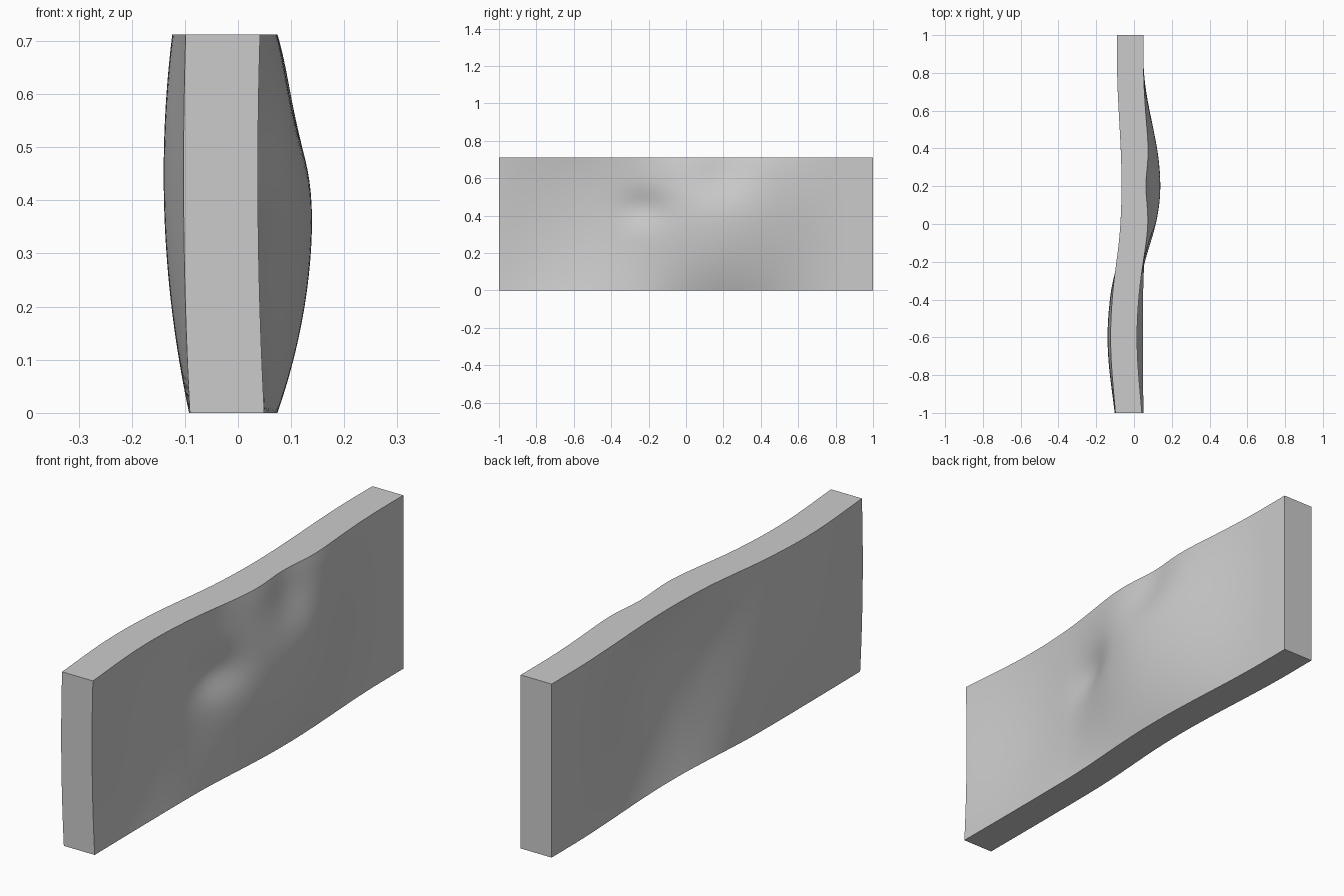
import bpy, bmesh, math

if "Cube" in bpy.data.objects:
    bpy.data.objects.remove(bpy.data.objects["Cube"])

H, NY, NZ = 0.712, 100, 36


def lobe(d, left, right):
    """Smooth bump falling to zero at the given distances."""
    t = min(1, abs(d) / (left if d < 0 else right))
    return math.cos(t * math.pi / 2) ** 2


def gauss(y, z, cy, cz, sy, sz):
    return math.exp(-((y - cy) / sy) ** 2 / 2 - ((z - cz) / sz) ** 2 / 2)


def sway(y, z):
    """Broad bend shared by both faces."""
    dz = z - 0.38
    rise = 1 - (0.73 * (dz / 0.38) ** 2 if dz < 0 else 0.72 * (dz / 0.33) ** 2)
    out = 0.09 * lobe(y - 0.2, 0.58, 0.68) * rise
    back = 0.05 * lobe(y + 0.6, 0.6, 0.6) * (1 - ((z - 0.45) / 0.46) ** 2)
    return out - back


def left_x(y, z):
    return -0.09 + sway(y, z)


def right_x(y, z):
    x = 0.05 + sway(y, z)
    x += 0.012 * gauss(y, z, 0.2, H, 0.22, 0.08)       # ridge at the top edge
    x -= 0.030 * gauss(y, z, 0.2, 0.64, 0.10, 0.10)    # upper dent
    x -= 0.028 * gauss(y, z, -0.22, 0.44, 0.09, 0.065)  # middle dent
    return x


# Slab: two wavy faces joined round the rim
bm = bmesh.new()
sides = []
for fx in (left_x, right_x):
    rows = []
    for i in range(NY + 1):
        y = -1 + 2 * i / NY
        rows.append([bm.verts.new((fx(y, H * j / NZ), y, H * j / NZ))
                     for j in range(NZ + 1)])
    for a, b in zip(rows, rows[1:]):
        for j in range(NZ):
            bm.faces.new((a[j], b[j], b[j + 1], a[j + 1]))
    sides.append(rows)

L, R = sides
for i in range(NY):
    for j in (0, NZ):
        bm.faces.new((L[i][j], L[i + 1][j], R[i + 1][j], R[i][j]))
for j in range(NZ):
    for i in (0, NY):
        bm.faces.new((L[i][j], L[i][j + 1], R[i][j + 1], R[i][j]))
bmesh.ops.recalc_face_normals(bm, faces=bm.faces)

mesh = bpy.data.meshes.new("wall_slab")
bm.to_mesh(mesh)
bm.free()
slab = bpy.data.objects.new("wall_slab", mesh)
bpy.context.collection.objects.link(slab)
bpy.context.view_layer.objects.active = slab
slab.select_set(True)
bpy.ops.object.shade_smooth_by_angle(angle=math.radians(40))
